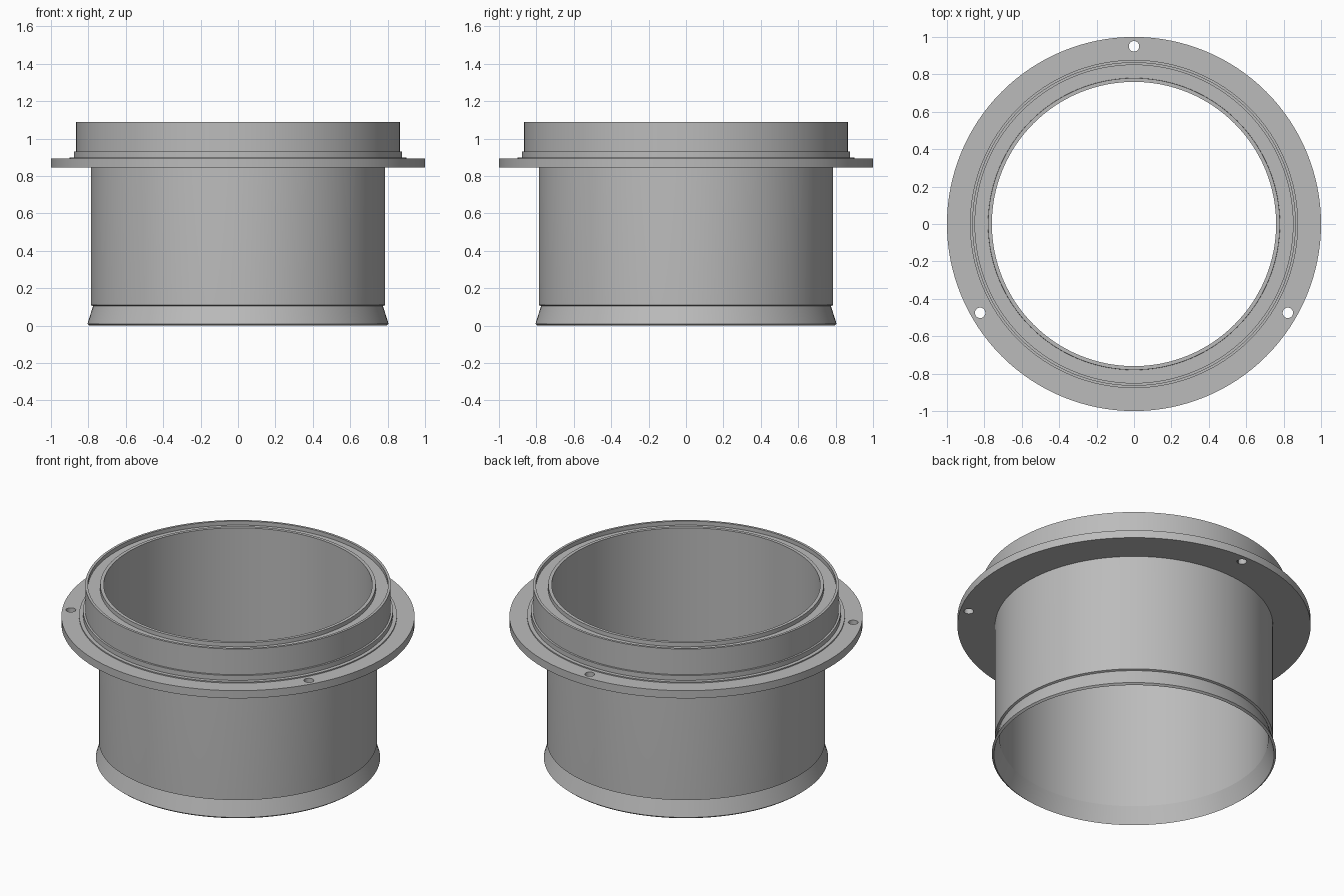
import bpy
import bmesh
from math import cos, sin, pi, radians

SEGMENTS = 128

cube = bpy.data.objects.get("Cube")
if cube:
    bpy.data.objects.remove(cube, do_unlink=True)

# Single grey material
grey = bpy.data.materials.new("plain grey")
grey.use_nodes = True
colour = (0.5, 0.5, 0.5, 1)
grey.diffuse_color = colour
grey.node_tree.nodes["Principled BSDF"].inputs["Base Color"].default_value = colour


def lathe(name, profile):
    """Revolve a closed (radius, height) outline around z."""
    bm = bmesh.new()
    rings = []
    for i in range(SEGMENTS):
        a = 2 * pi * i / SEGMENTS
        rings.append([bm.verts.new((r * cos(a), r * sin(a), z)) for r, z in profile])
    for i, ring in enumerate(rings):
        after = rings[(i + 1) % SEGMENTS]
        for j in range(len(profile)):
            k = (j + 1) % len(profile)
            bm.faces.new((ring[j], after[j], after[k], ring[k]))
    bmesh.ops.recalc_face_normals(bm, faces=bm.faces)
    mesh = bpy.data.meshes.new(name)
    bm.to_mesh(mesh)
    bm.free()
    mesh.materials.append(grey)
    obj = bpy.data.objects.new(name, mesh)
    bpy.context.collection.objects.link(obj)
    return obj


def smooth(obj):
    bpy.ops.object.select_all(action="DESELECT")
    obj.select_set(True)
    bpy.context.view_layer.objects.active = obj
    bpy.ops.object.shade_smooth_by_angle(angle=radians(15))


# Tube wall with a flared, thin-edged foot
sleeve = lathe("sleeve", [
    (0.76, 1.09), (0.78, 1.09), (0.787, 0.87), (0.787, 0.11),
    (0.775, 0.105), (0.805, 0.01), (0.793, 0), (0.76, 0.105),
])

# Raised collar with a shallow groove inside its rim and a stepped base
collar = lathe("collar", [
    (0.775, 1.065), (0.85, 1.065), (0.85, 1.09), (0.865, 1.09),
    (0.865, 0.93), (0.877, 0.93), (0.877, 0.9), (0.9, 0.9),
    (0.9, 0.88), (0.775, 0.88),
])

# Mounting flange
flange = lathe("flange", [(0.78, 0.845), (1, 0.845), (1, 0.893), (0.78, 0.893)])

# Three screw holes through the flange
for angle in (90, 210, 330):
    a = radians(angle)
    bpy.ops.mesh.primitive_cylinder_add(
        vertices=32, radius=0.028, depth=0.2,
        location=(0.95 * cos(a), 0.95 * sin(a), 0.87))
    cutter = bpy.context.object
    cutter.name = "hole_cutter"
    cutter.hide_render = True
    cut = flange.modifiers.new("screw hole", "BOOLEAN")
    cut.operation = "DIFFERENCE"
    cut.solver = "EXACT"
    cut.object = cutter
    bpy.context.view_layer.objects.active = flange
    bpy.ops.object.modifier_apply(modifier=cut.name)
    bpy.data.objects.remove(cutter, do_unlink=True)

for part in (sleeve, collar, flange):
    smooth(part)
